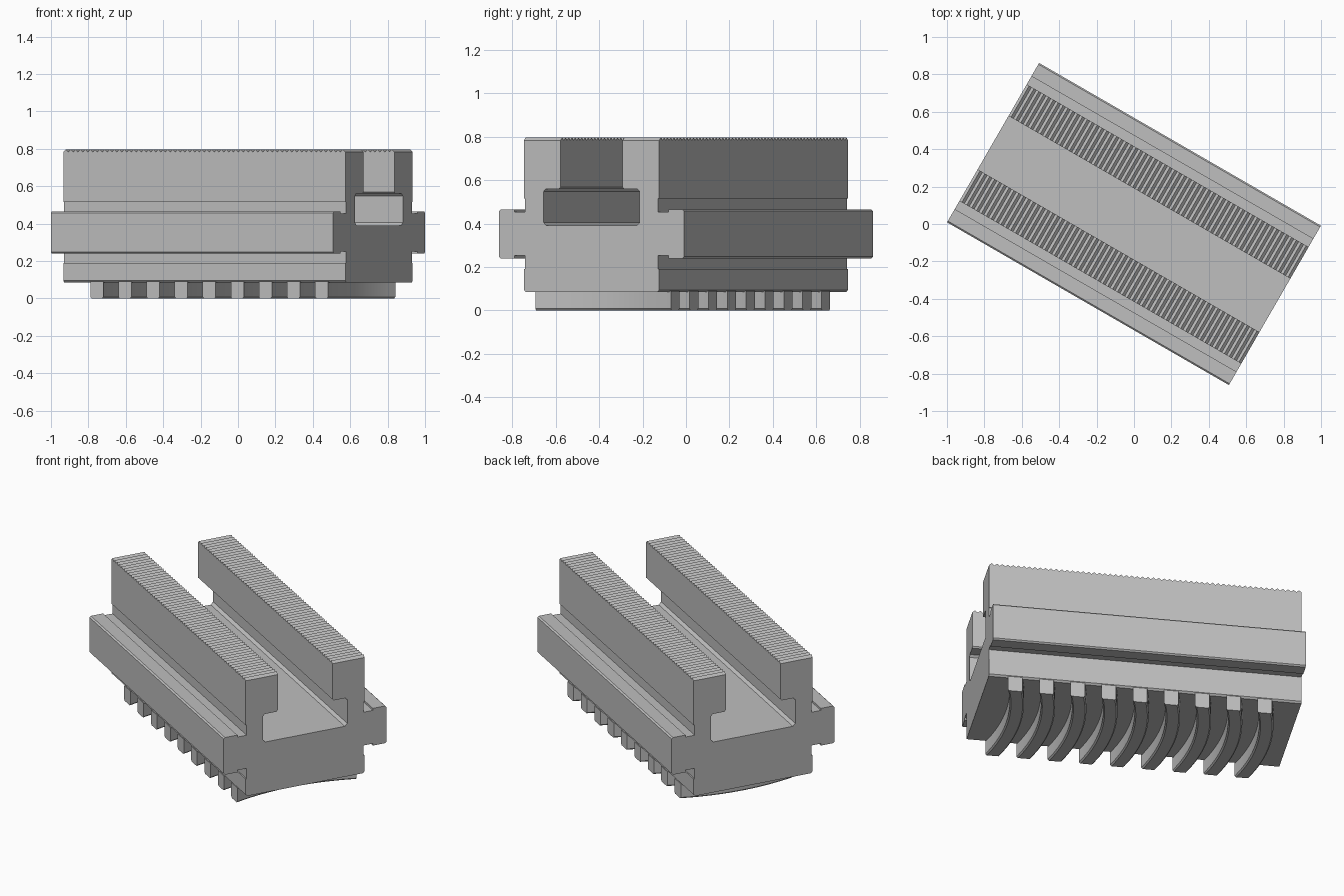
import bpy, bmesh, math

cube = bpy.data.objects.get("Cube")
if cube:
    bpy.data.objects.remove(cube, do_unlink=True)

LENGTH, HALF_W, TURN = 1.74, 0.36, math.radians(-30)
END = LENGTH / 2

steel = bpy.data.materials.new("grey steel")
steel.use_nodes = True
grey = (0.52, 0.52, 0.52, 1)
steel.diffuse_color = grey
steel.node_tree.nodes["Principled BSDF"].inputs["Base Color"].default_value = grey


def loft(name, rings, smooth=False):
    """Join matching closed rings into a capped solid, turned on the vertical axis."""
    bm = bmesh.new()
    rows = [[bm.verts.new(p) for p in ring] for ring in rings]
    n = len(rows[0])
    for a, b in zip(rows, rows[1:]):
        for i in range(n):
            j = (i + 1) % n
            bm.faces.new((a[i], a[j], b[j], b[i]))
    bm.faces.new(rows[0])
    bm.faces.new(rows[-1])
    bmesh.ops.recalc_face_normals(bm, faces=bm.faces)
    mesh = bpy.data.meshes.new(name)
    bm.to_mesh(mesh)
    bm.free()
    mesh.materials.append(steel)
    obj = bpy.data.objects.new(name, mesh)
    bpy.context.collection.objects.link(obj)
    obj.rotation_euler.z = TURN
    if smooth:
        bpy.ops.object.select_all(action='DESELECT')
        obj.select_set(True)
        bpy.context.view_layer.objects.active = obj
        bpy.ops.object.shade_smooth_by_angle(angle=math.radians(25))
    return obj


# Jaw body: half cross-section with side flange, relief grooves and T-slot
NECK, LIP, FLANGE, RAIL_TOP = 0.353, 0.41, 0.492, 0.783
half = [(0.35, 0.085), (HALF_W, 0.095), (HALF_W, 0.19), (NECK, 0.19),
        (NECK, 0.252), (LIP, 0.252), (LIP, 0.24), (0.484, 0.24),
        (FLANGE, 0.248), (FLANGE, 0.457), (0.484, 0.465), (LIP, 0.465),
        (LIP, 0.453), (NECK, 0.453), (NECK, 0.515), (HALF_W, 0.515),
        (HALF_W, RAIL_TOP), (0.165, RAIL_TOP), (0.165, 0.568), (0.173, 0.56),
        (0.243, 0.56), (0.255, 0.548), (0.255, 0.405), (0.24, 0.39)]
section = half + [(-y, z) for y, z in reversed(half)]
loft("jaw_body", [[(x, y, z) for y, z in section] for x in (-END, END)])

# Serrated gripping strips along the two rail tops
RIDGES = 58
pitch = LENGTH / RIDGES
saw = [(-END, RAIL_TOP - 0.004)]
for i in range(RIDGES):
    saw += [(-END + i * pitch, RAIL_TOP), (-END + (i + 0.5) * pitch, 0.796)]
saw += [(END, RAIL_TOP), (END, RAIL_TOP - 0.004)]
for side, name in ((1, "left_serrated_strip"), (-1, "right_serrated_strip")):
    loft(name, [[(x, side * y, z) for x, z in saw] for y in (0.165, HALF_W)])

# Curved scroll teeth under the body
TEETH, STEP, WIDTH, RADIUS, CHAMFER = 9, 0.1735, 0.08, 1.25, 0.008
tooth = [(0, 0.09), (0, CHAMFER), (CHAMFER, 0),
         (WIDTH - CHAMFER, 0), (WIDTH, CHAMFER), (WIDTH, 0.09)]
SEGMENTS = 16
for t in range(TEETH):
    start = -0.704 + t * STEP
    rings = []
    for s in range(SEGMENTS + 1):
        y = HALF_W * (2 * s / SEGMENTS - 1)
        sag = math.sqrt(RADIUS**2 - y**2) - math.sqrt(RADIUS**2 - HALF_W**2)
        rings.append([(start - sag + x, y, z) for x, z in tooth])
    loft(f"scroll_tooth_{t + 1}", rings, smooth=True)
